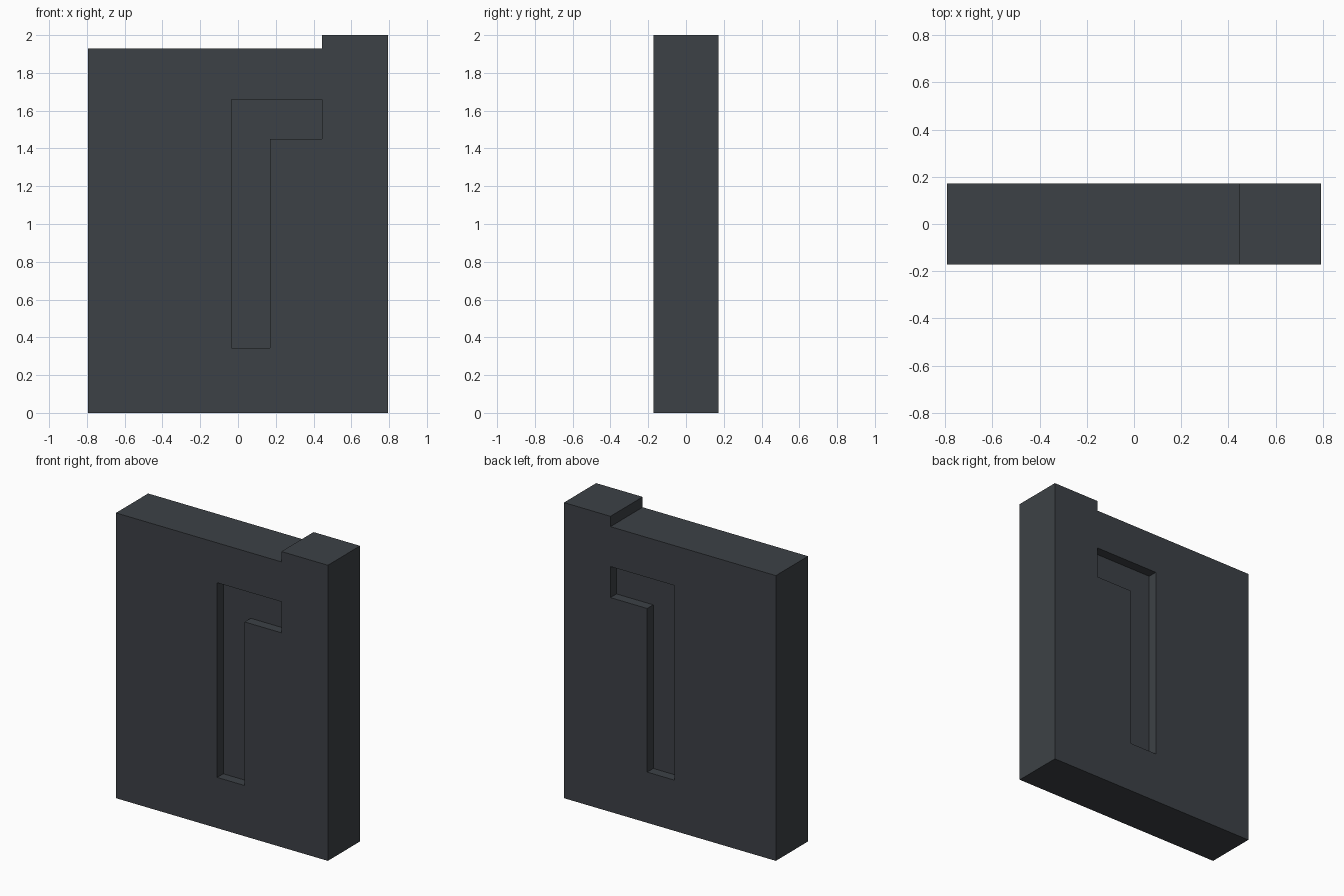
import bpy
import bmesh

cube = bpy.data.objects.get("Cube")
if cube:
    bpy.data.objects.remove(cube, do_unlink=True)

HALF_DEPTH = 0.172
RECESS = 0.065

slate = bpy.data.materials.new("dark_slate")
slate.use_nodes = True
colour = (0.046, 0.053, 0.061, 1.0)
slate.diffuse_color = colour
bsdf = slate.node_tree.nodes["Principled BSDF"]
bsdf.inputs["Base Color"].default_value = colour
bsdf.inputs["Roughness"].default_value = 0.8


def extruded(name, outline, y0, y1):
    """Solid made from an x-z outline pushed from y0 to y1."""
    bm = bmesh.new()
    face = bm.faces.new([bm.verts.new((x, y0, z)) for x, z in outline])
    ext = bmesh.ops.extrude_face_region(bm, geom=[face])
    verts = [v for v in ext["geom"] if isinstance(v, bmesh.types.BMVert)]
    bmesh.ops.translate(bm, verts=verts, vec=(0, y1 - y0, 0))
    bmesh.ops.recalc_face_normals(bm, faces=bm.faces[:])
    mesh = bpy.data.meshes.new(name)
    bm.to_mesh(mesh)
    bm.free()
    mesh.materials.append(slate)
    obj = bpy.data.objects.new(name, mesh)
    bpy.context.collection.objects.link(obj)
    return obj


# Slab with a raised corner step
slab = extruded("slab", [(-0.793, 0), (0.793, 0), (0.793, 2.0), (0.445, 2.0),
                         (0.445, 1.93), (-0.793, 1.93)], -HALF_DEPTH, HALF_DEPTH)

# Hooked recess, cut into the front and the back
hook = [(-0.035, 0.343), (0.17, 0.343), (0.17, 1.45), (0.445, 1.45),
        (0.445, 1.66), (-0.035, 1.66)]
cutters = []
for side, label in ((-1, "front"), (1, "back")):
    cutter = extruded(label + "_recess_cutter", hook,
                      side * (HALF_DEPTH - RECESS), side * (HALF_DEPTH + 0.1))
    cutter.hide_render = True
    mod = slab.modifiers.new(label + "_recess", "BOOLEAN")
    mod.operation = "DIFFERENCE"
    mod.solver = "EXACT"
    mod.object = cutter
    cutters.append(cutter)

# Apply the cuts and discard the cutters
bpy.context.view_layer.update()
evaluated = slab.evaluated_get(bpy.context.evaluated_depsgraph_get())
cut_mesh = bpy.data.meshes.new_from_object(evaluated)
slab.modifiers.clear()
slab.data = cut_mesh
cut_mesh.name = "slab"
for cutter in cutters:
    bpy.data.objects.remove(cutter, do_unlink=True)
